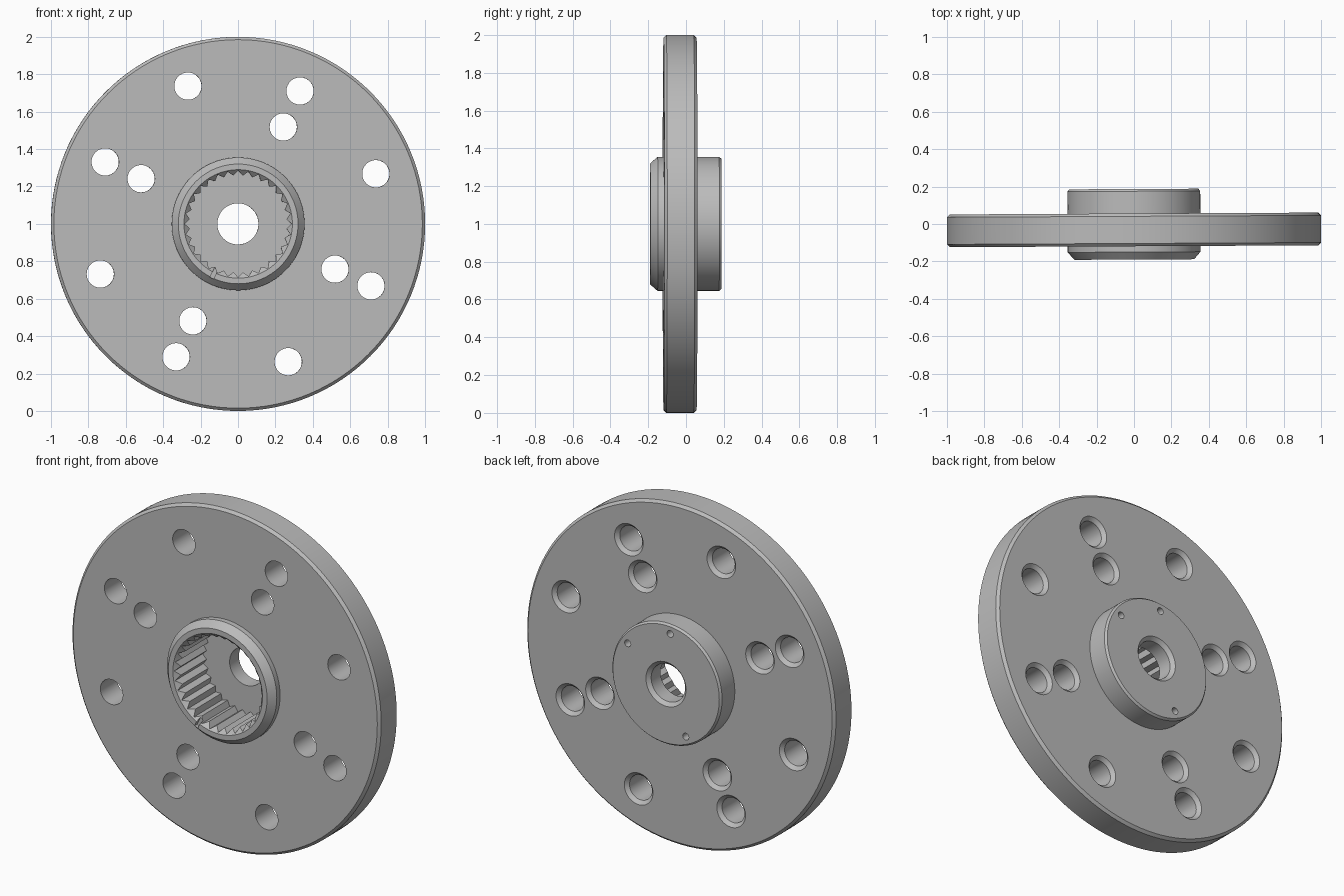
import bpy, bmesh
from math import cos, sin, pi, radians
from mathutils import Matrix

if "Cube" in bpy.data.objects:
    bpy.data.objects.remove(bpy.data.objects["Cube"], do_unlink=True)

steel = bpy.data.materials.new("plain_grey_steel")
steel.use_nodes = True
grey = (0.5, 0.5, 0.5, 1)
steel.diffuse_color = grey
steel.node_tree.nodes["Principled BSDF"].inputs["Base Color"].default_value = grey


def lathe(bm, profile, steps, cx=0, cz=0, tooth=0):
    """Closed solid turned about the y axis; tooth pulls every second point inwards."""
    rings = []
    for r, y in profile:
        ring = []
        for i in range(steps):
            a = 2 * pi * i / steps
            rad = r - tooth * (i % 2)
            ring.append(bm.verts.new((cx + rad * cos(a), y, cz + rad * sin(a))))
        rings.append(ring)
    bm.faces.new(rings[0])
    bm.faces.new(rings[-1])
    for a, b in zip(rings, rings[1:]):
        for i in range(steps):
            j = (i + 1) % steps
            bm.faces.new((a[i], a[j], b[j], b[i]))


def finish(bm, name):
    bmesh.ops.recalc_face_normals(bm, faces=bm.faces)
    mesh = bpy.data.meshes.new(name)
    bm.to_mesh(mesh)
    bm.free()
    ob = bpy.data.objects.new(name, mesh)
    bpy.context.collection.objects.link(ob)
    mesh.materials.append(steel)
    return ob


def polar(r, degrees):
    return r * cos(radians(degrees)), r * sin(radians(degrees))


# Flange disc with hub on both sides
bm = bmesh.new()
lathe(bm, [(0.32, -0.19), (0.355, -0.15), (0.355, -0.119), (0.985, -0.119),
           (1, -0.104), (1, 0.041), (0.985, 0.056), (0.355, 0.056),
           (0.355, 0.175), (0.345, 0.187)], 128)
flange = finish(bm, "hub_flange")
cutters = []

# Splined blind bore
bm = bmesh.new()
lathe(bm, [(0.285, -0.3), (0.285, 0.08)], 64, tooth=0.025)
cutters.append(finish(bm, "spline_cutter"))

# Lead-in bevel of the bore
bm = bmesh.new()
lathe(bm, [(0.3, -0.2), (0.26, -0.16)], 96)
cutters.append(finish(bm, "bevel_cutter"))

# Centre hole, bevelled at the back
bm = bmesh.new()
lathe(bm, [(0.11, 0), (0.11, 0.167), (0.14, 0.197)], 64)
cutters.append(finish(bm, "centre_cutter"))

# Bolt holes: eight outer, four inner, countersunk at the back
bm = bmesh.new()
spots = [polar(0.784, 20 + 45 * i) for i in range(8)]
spots += [polar(0.572, 65 + 90 * i) for i in range(4)]
for x, z in spots:
    lathe(bm, [(0.073, -0.25), (0.073, 0.036), (0.098, 0.061)], 40, x, z)
cutters.append(finish(bm, "bolt_cutter"))

# Small blind pin holes in the back of the hub
bm = bmesh.new()
for angle in (35, 95, 245):
    x, z = polar(0.303, angle)
    lathe(bm, [(0.02, 0.12), (0.02, 0.25)], 20, x, z)
cutters.append(finish(bm, "pin_cutter"))

# Index notch in the front rim
bm = bmesh.new()
x, z = polar(0.295, 244)
bmesh.ops.create_cube(bm, size=1, matrix=Matrix.Translation((x, -0.19, z))
                      @ Matrix.Rotation(-radians(244), 4, 'Y')
                      @ Matrix.Diagonal((0.055, 0.05, 0.022, 1)))
cutters.append(finish(bm, "notch_cutter"))

# Cut everything, then drop the cutters
for cutter in cutters:
    cutter.hide_render = True
    mod = flange.modifiers.new(cutter.name, 'BOOLEAN')
    mod.operation = 'DIFFERENCE'
    mod.solver = 'EXACT'
    mod.object = cutter
bpy.context.view_layer.update()
graph = bpy.context.evaluated_depsgraph_get()
result = bpy.data.meshes.new_from_object(flange.evaluated_get(graph))
flange.modifiers.clear()
flange.data = result
for cutter in cutters:
    bpy.data.objects.remove(cutter, do_unlink=True)

# Stand it up with its slight turn, and shade
flange.location.z = 1
flange.rotation_euler.z = 0.005
bpy.ops.object.select_all(action='DESELECT')
flange.select_set(True)
bpy.context.view_layer.objects.active = flange
bpy.ops.object.shade_smooth_by_angle(angle=radians(25))
